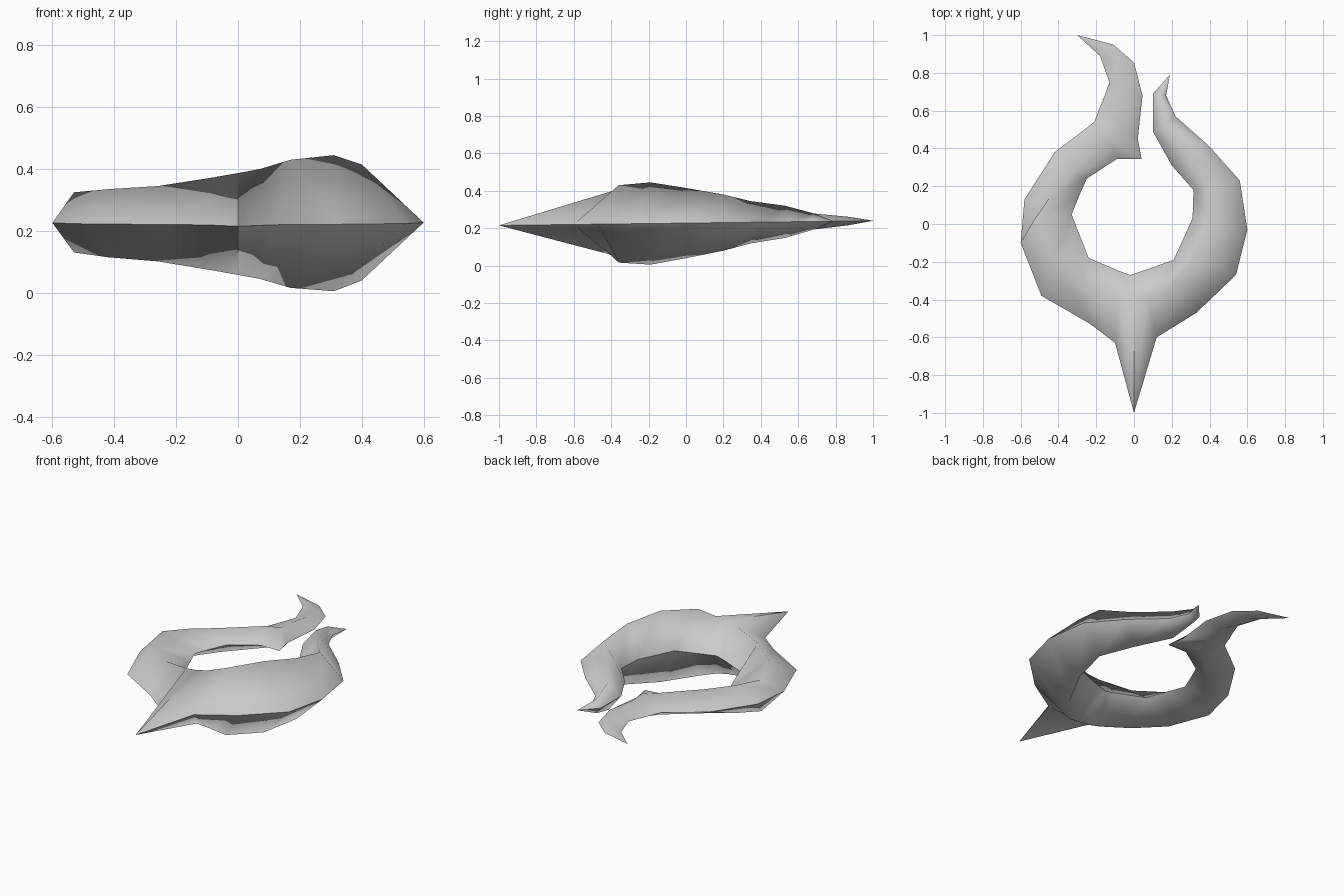
import bpy, bmesh

if "Cube" in bpy.data.objects:
    bpy.data.objects.remove(bpy.data.objects["Cube"])

# One flat colour
grey = bpy.data.materials.new("light grey")
grey.diffuse_color = (0.6, 0.6, 0.6, 1)
grey.use_nodes = True
grey.node_tree.nodes["Principled BSDF"].inputs["Base Color"].default_value = grey.diffuse_color

# Stations along each arm: outer edge xy, ridge xy, inner edge xy, ridge height
FRONT = (0, -1.0, 0, -.40, -.02, -.27, .387)
LEFT = [
    (-.10, -.63, -.08, -.39, -.08, -.248, .373),
    (-.23, -.53, -.26, -.33, -.24, -.18, .345),
    (-.49, -.38, -.42, -.20, -.285, -.065, .335),
    (-.60, -.10, -.53, .02, -.33, .05, .325),
    (-.58, .13, -.44, .15, -.29, .15, .315),
    (-.42, .38, -.32, .27, -.25, .24, .305),
    (-.21, .54, -.13, .45, -.09, .345, .30),
    (-.18, .62, -.05, .50, .04, .345, .293),
    (-.155, .68, -.05, .60, .02, .45, .287),
    (-.13, .75, -.04, .72, .045, .68, .275),
    (-.18, .89, -.08, .86, 0, .855, .262),
    (-.23, .935, -.16, .94, -.11, .95, .25),
]
RIGHT = [
    (.12, -.60, .07, -.39, .07, -.24, .40),
    (.33, -.47, .17, -.36, .12, -.222, .43),
    (.54, -.27, .31, -.19, .21, -.19, .445),
    (.60, -.03, .40, 0, .31, .03, .415),
    (.56, .23, .42, .20, .315, .18, .38),
    (.40, .41, .30, .345, .20, .31, .345),
    (.22, .57, .16, .53, .10, .49, .32),
    (.17, .68, .135, .68, .10, .69, .28),
]


def mid(y):
    """Height of the edge plane, rising gently to the back."""
    return .215 + (y + 1) * .0125


bm = bmesh.new()


def section(s):
    """Diamond section: outer edge, top ridge, inner edge, bottom ridge."""
    ox, oy, rx, ry, ix, iy, top = s
    return [bm.verts.new(p) for p in (
        (ox, oy, mid(oy)), (rx, ry, top),
        (ix, iy, mid(iy)), (rx, ry, 2 * mid(ry) - top))]


def crease(a, b):
    edge = bm.edges.get((a, b))
    if edge:
        edge.smooth = False


def arm(start, stations, tip):
    """Skin the sections and close the arm at a pointed tip."""
    rings = [start] + [section(s) for s in stations]
    for a, b in zip(rings, rings[1:]):
        for k in range(4):
            n = (k + 1) % 4
            bm.faces.new((a[k], a[n], b[n], b[k]))
        crease(a[0], b[0])
        crease(a[2], b[2])
    end = bm.verts.new((tip[0], tip[1], mid(tip[1])))
    last = rings[-1]
    for k in range(4):
        bm.faces.new((last[k], last[(k + 1) % 4], end))
    crease(last[0], end)
    crease(last[2], end)


# Both arms share the front section, whose outer corner is the spike
front = section(FRONT)
arm(front, LEFT, (-.30, 1.0))
arm(front, RIGHT, (.19, .79))
crease(front[0], front[1])
crease(front[0], front[3])

bmesh.ops.recalc_face_normals(bm, faces=bm.faces)
for f in bm.faces:
    f.smooth = True

mesh = bpy.data.meshes.new("horned_ring")
bm.to_mesh(mesh)
bm.free()
mesh.materials.append(grey)
ring = bpy.data.objects.new("horned_ring", mesh)
bpy.context.collection.objects.link(ring)
